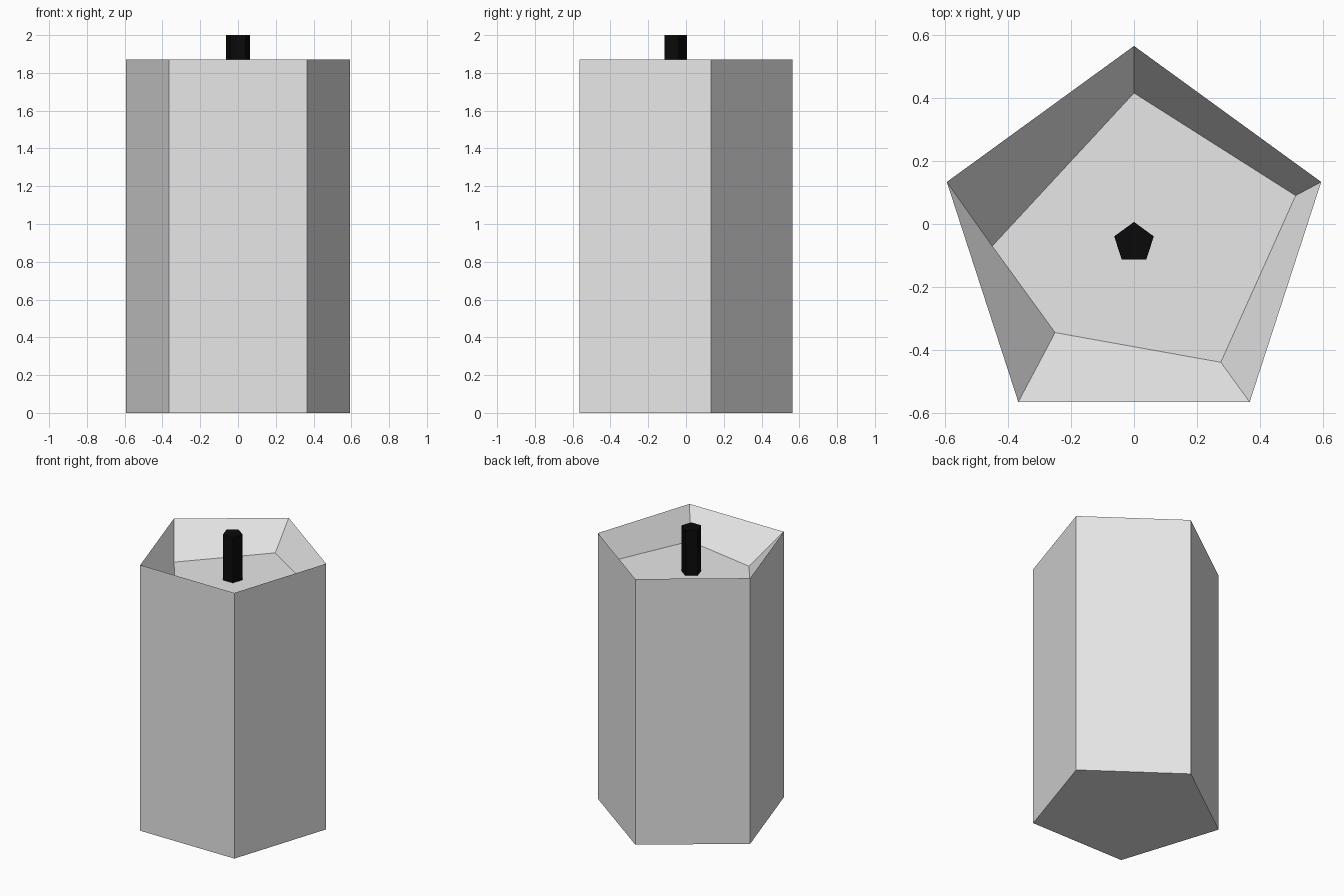
import bpy, bmesh, math

if "Cube" in bpy.data.objects:
    bpy.data.objects.remove(bpy.data.objects["Cube"])

SIDES = 5
CENTER_Y = -0.0595
RADIUS = 0.6235
HEIGHT = 1.87
FLOOR_Z = 1.68


def material(name, value):
    mat = bpy.data.materials.new(name)
    mat.diffuse_color = (value, value, value, 1)
    mat.use_nodes = True
    mat.node_tree.nodes["Principled BSDF"].inputs["Base Color"].default_value = mat.diffuse_color
    return mat


def ring(radius, z):
    """Regular pentagon with a corner at the back, running clockwise."""
    return [(radius * math.sin(math.tau * i / SIDES),
             CENTER_Y + radius * math.cos(math.tau * i / SIDES), z)
            for i in range(SIDES)]


def lofted(name, rings, mat):
    """Closed solid through successive rings, flat shaded."""
    bm = bmesh.new()
    loops = [[bm.verts.new(p) for p in r] for r in rings]
    for a, b in zip(loops, loops[1:]):
        for i in range(SIDES):
            j = (i + 1) % SIDES
            bm.faces.new((a[i], a[j], b[j], b[i]))
    bm.faces.new(loops[0])
    bm.faces.new(loops[-1])
    bmesh.ops.recalc_face_normals(bm, faces=bm.faces)
    mesh = bpy.data.meshes.new(name)
    bm.to_mesh(mesh)
    bm.free()
    mesh.materials.append(mat)
    obj = bpy.data.objects.new(name, mesh)
    bpy.context.collection.objects.link(obj)
    return obj


# Candle body with an uneven melted hollow sunk into the top
pool = [(0, 0.415), (0.512, 0.09), (0.275, -0.438), (-0.25, -0.344), (-0.449, -0.07)]
lofted("candle_body",
       [ring(RADIUS, 0), ring(RADIUS, HEIGHT), [(x, y, FLOOR_Z) for x, y in pool]],
       material("pale_wax", 0.8))

# Wick standing on the hollow's floor
lofted("wick", [ring(0.066, FLOOR_Z), ring(0.066, 2.0)], material("charred_black", 0.003))
